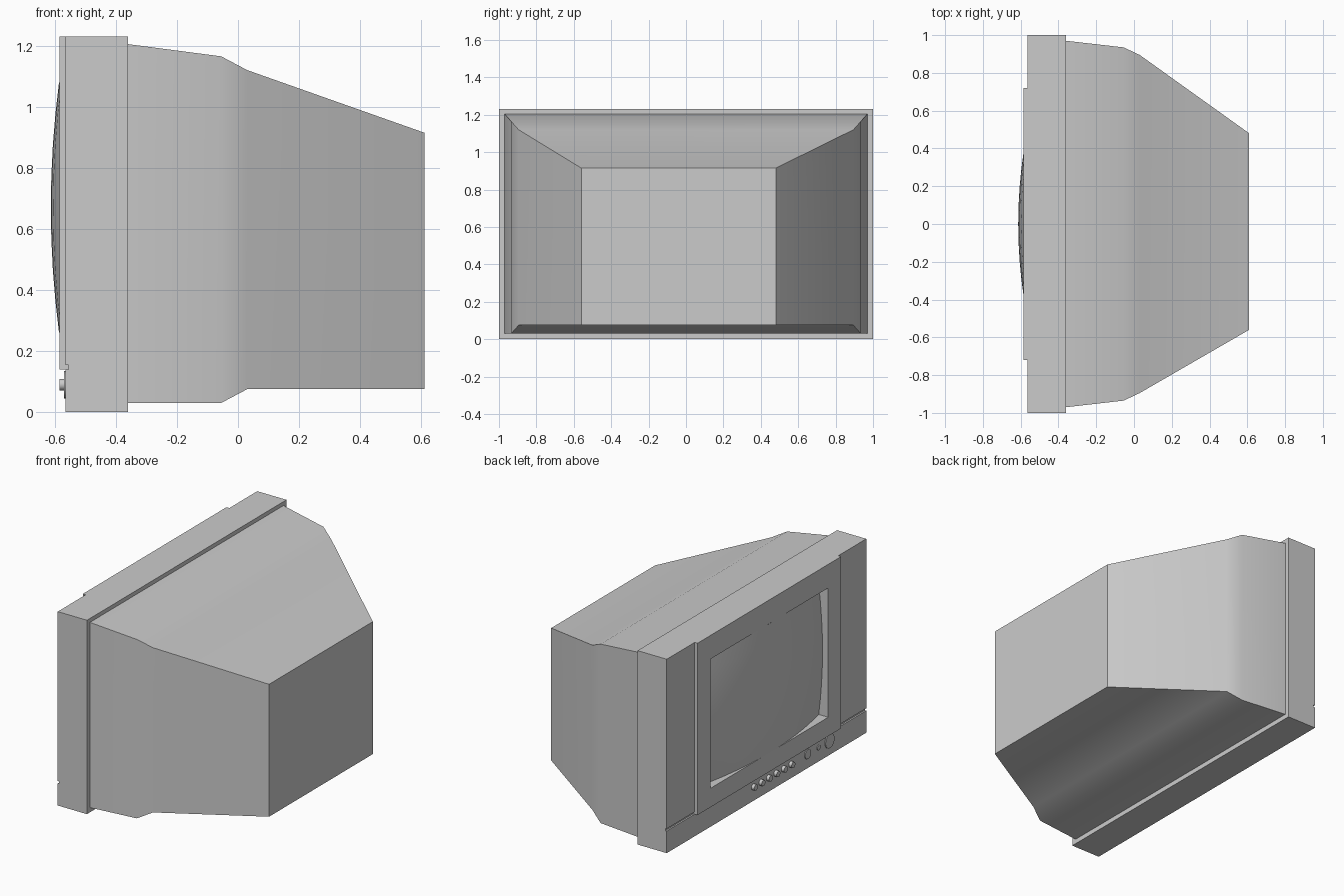
import bpy, bmesh, math
from mathutils import Matrix, Vector

cube = bpy.data.objects.get("Cube")
if cube:
    bpy.data.objects.remove(cube, do_unlink=True)

grey = bpy.data.materials.new("plain grey")
grey.use_nodes = True
grey.diffuse_color = (0.6, 0.6, 0.6, 1)
grey.node_tree.nodes["Principled BSDF"].inputs["Base Color"].default_value = (0.6, 0.6, 0.6, 1)


def finish(name, bm, smooth=None):
    bmesh.ops.recalc_face_normals(bm, faces=bm.faces)
    mesh = bpy.data.meshes.new(name)
    bm.to_mesh(mesh)
    bm.free()
    mesh.materials.append(grey)
    obj = bpy.data.objects.new(name, mesh)
    bpy.context.collection.objects.link(obj)
    if smooth:
        bpy.ops.object.select_all(action='DESELECT')
        obj.select_set(True)
        bpy.context.view_layer.objects.active = obj
        bpy.ops.object.shade_smooth_by_angle(angle=math.radians(smooth))
    return obj


def box(name, x, y, z):
    bm = bmesh.new()
    bmesh.ops.create_cube(bm, size=1)
    for v in bm.verts:
        v.co = Vector(r[0] if c < 0 else r[1] for c, r in zip(v.co, (x, y, z)))
    return finish(name, bm)


def boolean(target, tool, operation):
    mod = target.modifiers.new(tool.name, 'BOOLEAN')
    mod.object, mod.operation, mod.solver = tool, operation, 'EXACT'
    bpy.context.view_layer.objects.active = target
    bpy.ops.object.modifier_apply(modifier=mod.name)
    bpy.data.objects.remove(tool, do_unlink=True)


# Front cabinet: slab, raised screen surround, screen opening, speaker grooves
HEIGHT, FRONT, PANEL, BACK = 1.23, -0.585, -0.565, -0.36
cabinet = box("front_cabinet", (PANEL, BACK), (-1, 1), (0, HEIGHT))
boolean(cabinet, box("surround", (FRONT, -0.5), (-0.72, 0.72), (0.14, HEIGHT)), 'UNION')
boolean(cabinet, box("opening", (-0.7, -0.48), (-0.59, 0.59), (0.26, 1.08)), 'DIFFERENCE')
for side in (-1, 1):
    span = sorted((side * 0.72, side * 1.1))
    boolean(cabinet, box("groove", (-0.7, -0.555), span, (0.14, 0.155)), 'DIFFERENCE')

# Bulging picture tube face
bm = bmesh.new()
bmesh.ops.create_grid(bm, x_segments=12, y_segments=8, size=1)
for v in bm.verts:
    y, z = v.co.x * 0.59, v.co.y * 0.41
    v.co = (-0.613 + 0.195 * y * y + 0.16 * z * z, y, z + 0.67)
for f in bm.faces:
    f.normal_update()
screen = finish("screen", bm, 40)
if screen.data.polygons[0].normal.x > 0:
    screen.data.flip_normals()

# Rear housing: lofted rectangles of x, right y, left y, bottom z, top z
sections = [(BACK, -0.97, 0.97, 0.03, 1.205),
            (-0.055, -0.935, 0.935, 0.03, 1.165),
            (0.03, -0.895, 0.895, 0.075, 1.12),
            (0.61, -0.56, 0.48, 0.075, 0.915)]
bm = bmesh.new()
rings = [[bm.verts.new((x, y, z)) for y, z in ((r, b), (l, b), (l, t), (r, t))]
         for x, r, l, b, t in sections]
for a, b in zip(rings, rings[1:]):
    for i in range(4):
        j = (i + 1) % 4
        bm.faces.new((a[i], a[j], b[j], b[i]))
bm.faces.new(rings[0])
bm.faces.new(rings[-1])
finish("rear_housing", bm, 30)


# Control row: push buttons and dials
def knob(name, y, radius, front):
    bm = bmesh.new()
    depth = PANEL + 0.01 - front
    turn = Matrix.Translation((front + depth / 2, y, 0.09)) @ Matrix.Rotation(math.pi / 2, 4, 'Y')
    bmesh.ops.create_cone(bm, cap_ends=True, segments=16, radius1=radius,
                          radius2=radius, depth=depth, matrix=turn)
    finish(name, bm, 40)


for i in range(6):
    knob(f"push_button_{i + 1}", 0.133 - i * 0.075, 0.019, FRONT)
knob("small_dial", -0.41, 0.03, -0.57)
knob("indicator", -0.52, 0.016, -0.57)
knob("large_dial", -0.63, 0.045, -0.57)
